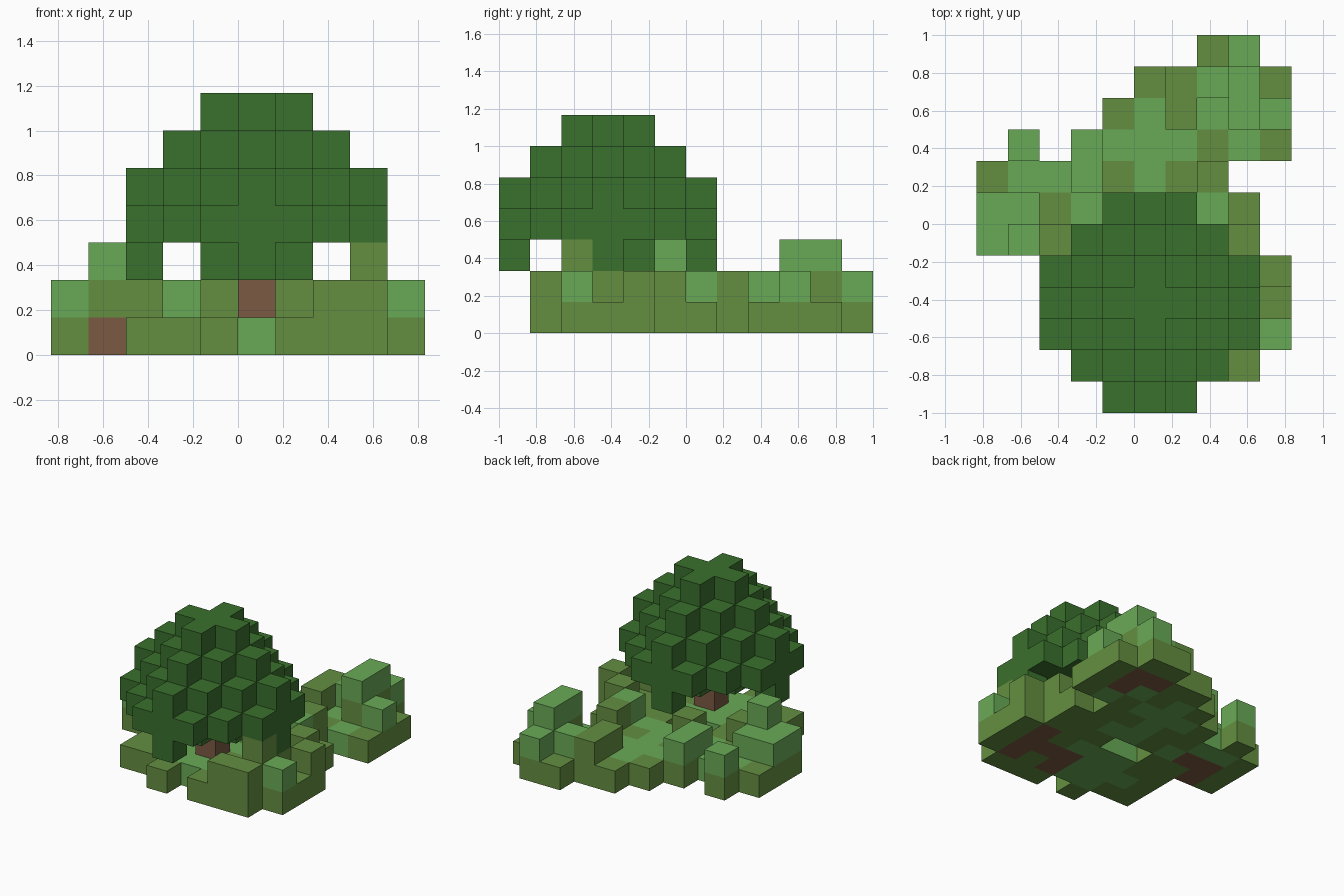
import bpy, bmesh
from mathutils import Vector

cube = bpy.data.objects.get("Cube")
if cube:
    bpy.data.objects.remove(cube, do_unlink=True)

S = 1 / 6  # edge of one block


def linear(v):
    v /= 255
    return v / 12.92 if v <= 0.04045 else ((v + 0.055) / 1.055) ** 2.4


def material(name, hexcode):
    col = [linear(c) for c in bytes.fromhex(hexcode)] + [1.0]
    m = bpy.data.materials.new(name)
    m.use_nodes = True
    m.diffuse_color = col
    m.node_tree.nodes["Principled BSDF"].inputs["Base Color"].default_value = col
    return m


LIGHT, OLIVE, BARK, LEAF = range(4)
MATS = [material("light_grass", "69AA56"), material("olive_grass", "648F41"),
        material("earth_brown", "7A5A42"), material("dark_leaf", "3A702D")]

DIRS = [Vector(d) for d in ((1, 0, 0), (-1, 0, 0), (0, 1, 0), (0, -1, 0), (0, 0, 1), (0, 0, -1))]


def build_blocks(name, blocks, bottoms=None):
    """Outer skin of a set of unit blocks {(i, j, k): colour}."""
    bm = bmesh.new()
    for cell, colour in blocks.items():
        c = Vector(cell) + Vector((0.5, 0.5, 0.5))
        for d in DIRS:
            if tuple(int(v) for v in Vector(cell) + d) in blocks:
                continue
            u = Vector((d.y, d.z, d.x))
            w = d.cross(u)
            ring = [c + (d + a * u + b * w) / 2 for a, b in ((-1, -1), (1, -1), (1, 1), (-1, 1))]
            face = bm.faces.new([bm.verts.new(p * S) for p in ring])
            below = d.z < 0 and cell[2] == 0 and bottoms and cell[:2] in bottoms
            face.material_index = BARK if below else colour
    bmesh.ops.remove_doubles(bm, verts=bm.verts, dist=0.001)
    mesh = bpy.data.meshes.new(name)
    for m in MATS:
        mesh.materials.append(m)
    bm.to_mesh(mesh)
    bm.free()
    obj = bpy.data.objects.new(name, mesh)
    bpy.context.collection.objects.link(obj)
    return obj


# Ground plan from back to front: a, b, c = light top and o, p, q = olive top,
# each standing one, two or three blocks tall
PLAN = """
.......ob.
.....opbco
....oapacb
.b.baaaoao
oaaboaop..
bboapaabo.
bcpo..oop.
..ooaaaoop
..oaaaoopo
..ooaaaoqb
....o.opp.
""".split()
DIRT = {(3, 3), (3, 4), (2, 4), (-4, -1), (-4, 0), (-3, 0),
        (3, -4), (3, -3), (3, -2), (2, -3), (1, -3), (1, -4)}

ground = {}
for row, line in enumerate(PLAN):
    for col, ch in enumerate(line):
        if ch == ".":
            continue
        i, j = col - 5, 5 - row
        top_colour = LIGHT if ch in "abc" else OLIVE
        height = ("abc" if ch in "abc" else "opq").index(ch) + 1
        for k in range(height):
            colour = top_colour if k == height - 1 else OLIVE
            if k == 0 and height > 1 and (i, j) in DIRT:
                colour = BARK
            ground[i, j, k] = colour
build_blocks("ground", ground, DIRT)

# Trunk
CX, CY = 0, -3
build_blocks("trunk", {(CX, CY, 1): BARK})

# Canopy: stepped pyramid with hanging tips and a small core underneath
canopy = {}
for dx in range(-3, 4):
    for dy in range(-3, 4):
        reach = abs(dx) + abs(dy)
        for k in range(3, 7):
            if reach <= 7 - k:
                canopy[CX + dx, CY + dy, k] = LEAF
        if reach <= 1 or (reach == 3 and dx * dy == 0):
            canopy[CX + dx, CY + dy, 2] = LEAF
build_blocks("canopy", canopy)
